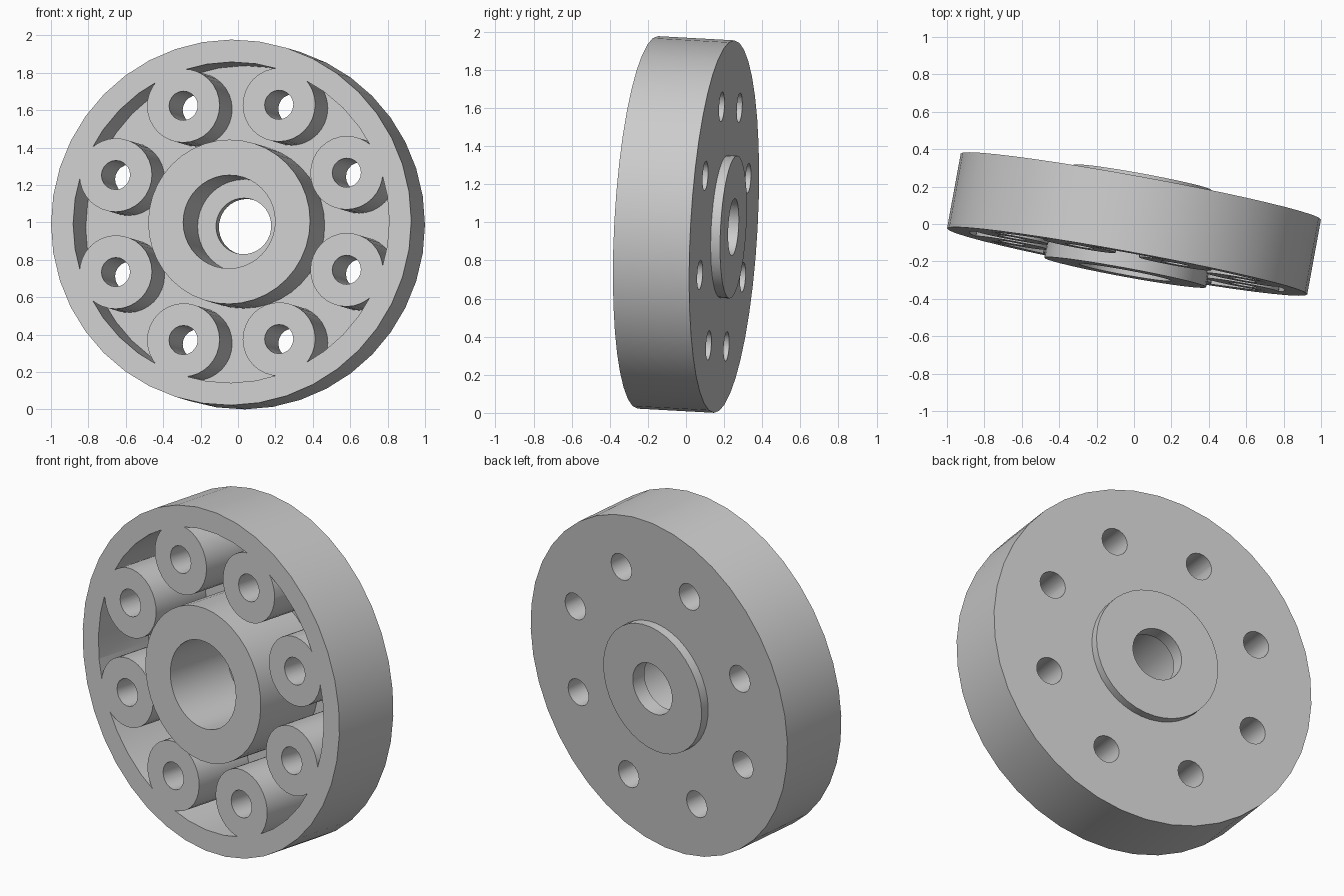
import bpy, bmesh, math
from mathutils import Vector, Matrix

if "Cube" in bpy.data.objects:
    bpy.data.objects.remove(bpy.data.objects["Cube"])

# Local frame: z runs along the wheel axis, from the front face to the back
RADIUS, DEPTH, FLOOR = 0.979, 0.407, 0.375
BOSSES, BOSS_CIRCLE, BOSS_R, HOLE_R = 8, 0.679, 0.197, 0.078

metal = bpy.data.materials.new("grey_metal")
metal.use_nodes = True
GREY = (0.6, 0.6, 0.6, 1)
metal.diffuse_color = GREY
metal.node_tree.nodes["Principled BSDF"].inputs["Base Color"].default_value = GREY


def finish(name, bm):
    bmesh.ops.recalc_face_normals(bm, faces=bm.faces)
    mesh = bpy.data.meshes.new(name)
    bm.to_mesh(mesh)
    bm.free()
    mesh.materials.append(metal)
    obj = bpy.data.objects.new(name, mesh)
    bpy.context.collection.objects.link(obj)
    return obj


def lathe(name, profile, segments):
    """Revolve a closed (radius, depth) outline around the axis."""
    bm = bmesh.new()
    rings = []
    for i in range(segments):
        a = math.tau * i / segments
        rings.append([bm.verts.new((r * math.cos(a), r * math.sin(a), z)) for r, z in profile])
    n = len(profile)
    for i in range(segments):
        p, q = rings[i], rings[(i + 1) % segments]
        for j in range(n):
            k = (j + 1) % n
            bm.faces.new((p[j], p[k], q[k], q[j]))
    return finish(name, bm)


def ring(name, inner, outer, z0, z1, segments):
    return lathe(name, [(inner, z0), (outer, z0), (outer, z1), (inner, z1)], segments)


def peg_circle(name, radius, segments):
    """Long cylinders spaced evenly around the bolt circle."""
    bm = bmesh.new()
    for i in range(BOSSES):
        a = math.tau * (i + 0.5) / BOSSES
        spot = Vector((BOSS_CIRCLE * math.cos(a), BOSS_CIRCLE * math.sin(a), DEPTH / 2))
        bmesh.ops.create_cone(bm, cap_ends=True, segments=segments, radius1=radius,
                              radius2=radius, depth=1.0, matrix=Matrix.Translation(spot))
    return finish(name, bm)


def cut(target, cutter):
    """Subtract the cutter from the target, then discard it."""
    mod = target.modifiers.new("cut", "BOOLEAN")
    mod.operation = "DIFFERENCE"
    mod.solver = "EXACT"
    mod.object = cutter
    bpy.context.view_layer.objects.active = target
    bpy.ops.object.modifier_apply(modifier=mod.name)
    bpy.data.objects.remove(cutter)


# Front pocket: an annular recess that leaves the bosses standing
pocket = ring("pocket_cutter", 0.29, 0.859, -0.1, FLOOR, 40)
cut(pocket, peg_circle("boss_cutter", BOSS_R, 32))

# Wheel: outer rim, back plate and bosses with through holes
wheel = ring("wheel_rim_and_bosses", 0.33, RADIUS, 0, DEPTH, 40)
cut(wheel, pocket)
cut(wheel, peg_circle("bolt_hole_cutter", HOLE_R, 20))

# Hub: proud of the front, stepped bore, raised disc on the back
hub = lathe("hub", [
    (0.15, 0.37), (0.25, 0.37), (0.25, -0.06), (0.44, -0.06),
    (0.44, 0.39), (0.375, 0.39), (0.375, 0.457), (0.15, 0.457)], 40)

# Tilt the assembly and set it on the ground
axis = Vector((0.18, 0.983, -0.054)).normalized()
side = (Vector((1, 0, 0)) - axis * axis.x).normalized()
up = axis.cross(side)
turn = Matrix((side, up, axis)).transposed().to_4x4()
place = (Matrix.Translation((0, 0, 0.989)) @ turn
         @ Matrix.Translation((0, 0, -DEPTH / 2)))

bpy.ops.object.select_all(action="DESELECT")
for part in (wheel, hub):
    part.data.transform(place)
    part.select_set(True)
bpy.context.view_layer.objects.active = wheel
bpy.ops.object.shade_smooth_by_angle(angle=math.radians(30))
